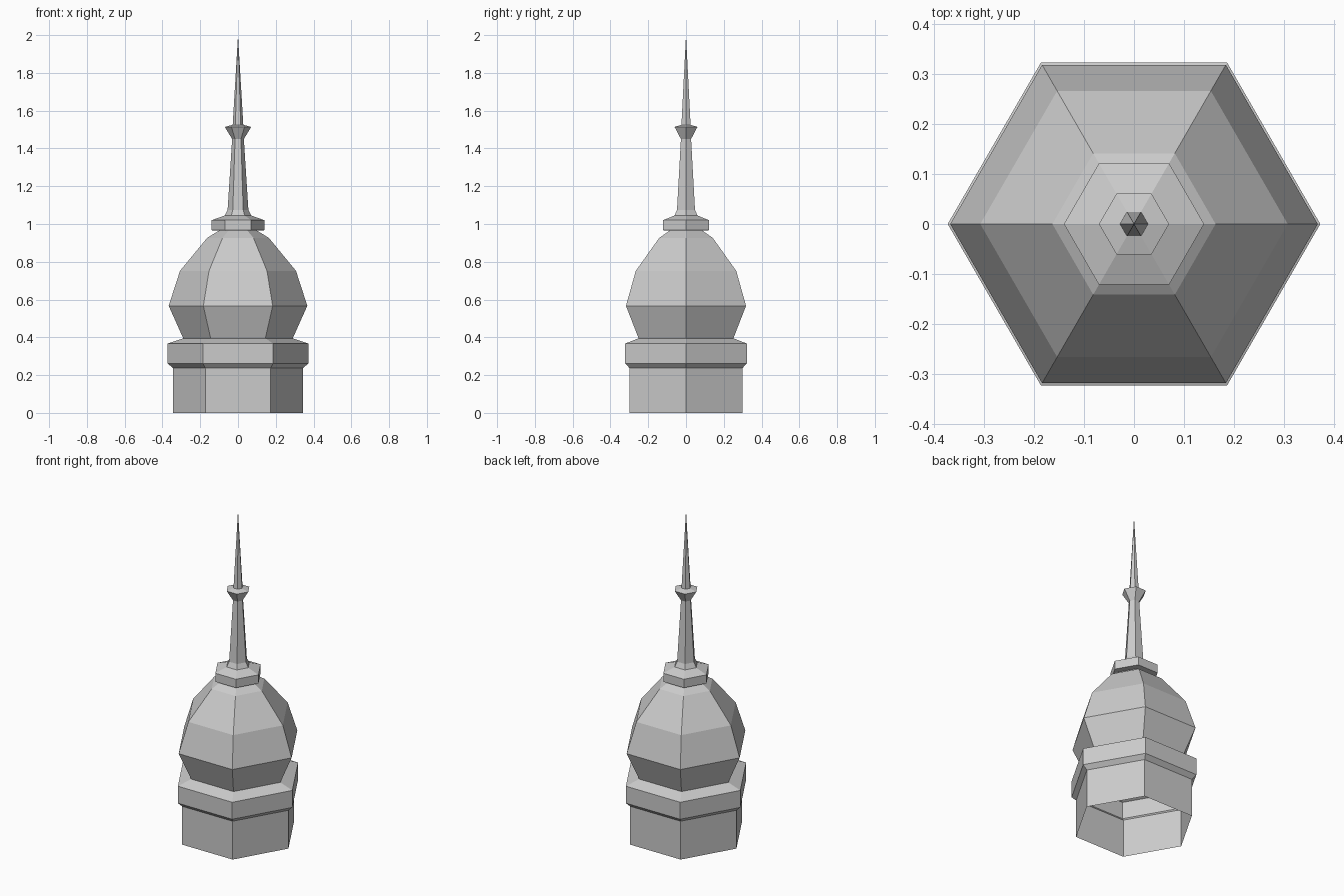
import bpy, bmesh, math

if "Cube" in bpy.data.objects:
    bpy.data.objects.remove(bpy.data.objects["Cube"])

SIDES = 6


def lathe(name, profile):
    """Sweep a (radius, z) profile into an open six-sided shell."""
    bm = bmesh.new()
    rings = []
    for r, z in profile:
        if r == 0:
            rings.append([bm.verts.new((0, 0, z))] * SIDES)
        else:
            rings.append([bm.verts.new((r * math.cos(math.tau * i / SIDES),
                                        r * math.sin(math.tau * i / SIDES), z))
                          for i in range(SIDES)])
    for a, b in zip(rings, rings[1:]):
        for i in range(SIDES):
            j = (i + 1) % SIDES
            quad = [a[i], a[j], b[j], b[i]]
            bm.faces.new(list(dict.fromkeys(quad)))
    mesh = bpy.data.meshes.new(name)
    bm.to_mesh(mesh)
    bm.free()
    ob = bpy.data.objects.new(name, mesh)
    bpy.context.collection.objects.link(ob)
    return ob


# Base drum, open underneath
lathe("base_drum", [(0.345, 0), (0.345, 0.237)])
# Projecting cornice band with sloped top
lathe("cornice", [(0.345, 0.237), (0.372, 0.262), (0.372, 0.367), (0.29, 0.395)])
# Bulging dome
lathe("dome", [(0.29, 0.395), (0.367, 0.567), (0.307, 0.752),
               (0.163, 0.927), (0.10, 0.965)])
# Collar above the dome
lathe("collar", [(0.10, 0.965), (0.14, 0.967), (0.14, 1.02), (0.07, 1.045)])
# Tapering shaft with flared cup
lathe("spire_shaft", [(0.07, 1.045), (0.055, 1.075), (0.031, 1.45),
                      (0.07, 1.514), (0.028, 1.525)])
# Needle tip
lathe("spire_tip", [(0.028, 1.525), (0, 2.0)])
